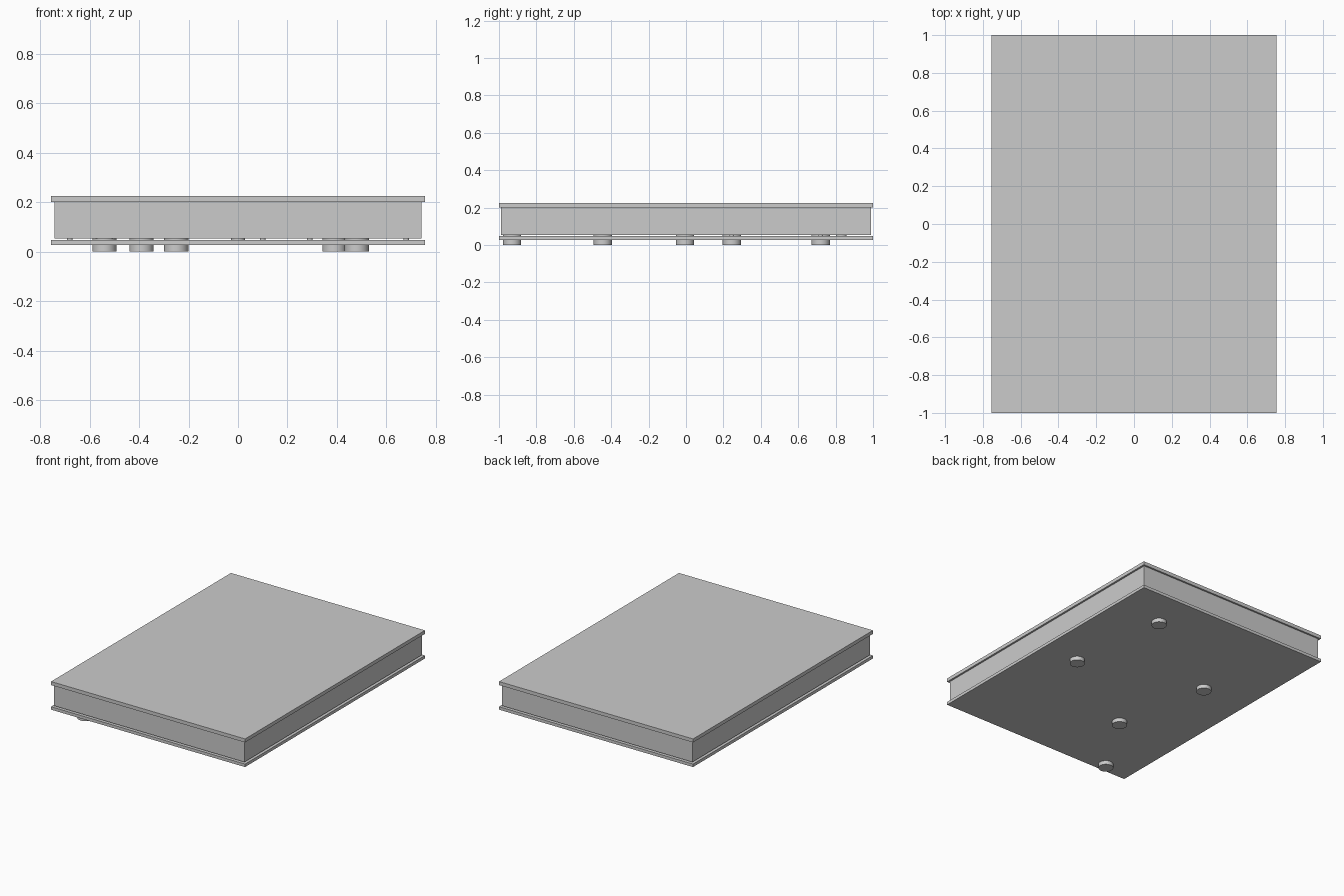
import bpy

if "Cube" in bpy.data.objects:
    bpy.data.objects.remove(bpy.data.objects["Cube"])


def box(name, half_x, half_y, z0, z1):
    bpy.ops.mesh.primitive_cube_add(size=1, location=(0, 0, (z0 + z1) / 2))
    ob = bpy.context.object
    ob.name = name
    ob.scale = (2 * half_x, 2 * half_y, z1 - z0)
    bpy.ops.object.transform_apply(location=False, rotation=False, scale=True)
    return ob


def disc(name, x, y, r, z0, z1):
    bpy.ops.mesh.primitive_cylinder_add(vertices=32, radius=r, depth=z1 - z0,
                                        location=(x, y, (z0 + z1) / 2))
    ob = bpy.context.object
    ob.name = name
    bpy.ops.object.shade_smooth_by_angle()
    return ob


# Bottom plate, inset core block and top plate
box("bottom_plate", 0.755, 1.0, 0.027, 0.048)
box("core_block", 0.742, 0.988, 0.054, 0.2)
box("top_plate", 0.755, 1.0, 0.2, 0.225)

# Scattered round feet, running through the bottom plate to the core
feet = [(0.39, 0.72), (0.48, -0.005), (-0.39, 0.245), (-0.25, -0.445), (-0.54, -0.93)]
for i, (x, y) in enumerate(feet):
    disc(f"foot_{i + 1}", x, y, 0.049, 0, 0.0545)

# Thin spacers in the gap between the bottom plate and the core
disc("spacer_large", 0, 0.83, 0.028, 0.047, 0.0545)
for i, (x, y) in enumerate([(-0.68, 0.72), (0.68, 0.72), (0.1, 0.245), (0.29, 0.245)]):
    disc(f"spacer_{i + 1}", x, y, 0.012, 0.047, 0.0545)
